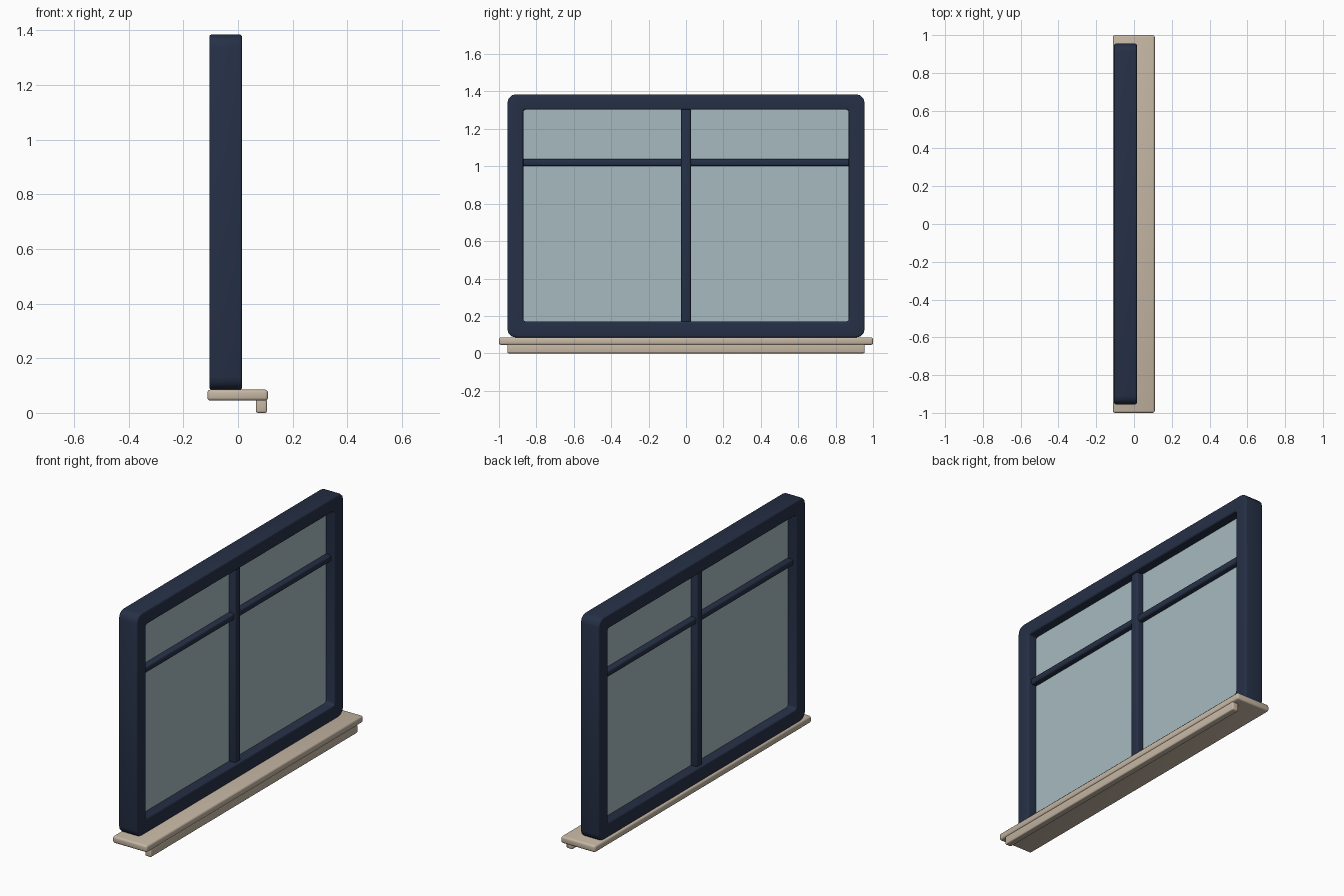
import bpy
import bmesh
from math import cos, sin, pi, radians

cube = bpy.data.objects.get("Cube")
if cube:
    bpy.data.objects.remove(cube, do_unlink=True)


def material(name, rgb):
    mat = bpy.data.materials.new(name)
    mat.use_nodes = True
    color = (*rgb, 1)
    mat.diffuse_color = color
    mat.node_tree.nodes["Principled BSDF"].inputs["Base Color"].default_value = color
    return mat


navy = material("navy paint", (0.019, 0.030, 0.062))
stone = material("beige stone", (0.56, 0.47, 0.37))
glass = material("pale blue glass", (0.38, 0.49, 0.53))


def finish(name, bm, mat, bevel=0, segments=3):
    """Round the sharp edges and turn the bmesh into an object."""
    bmesh.ops.recalc_face_normals(bm, faces=bm.faces)
    if bevel:
        sharp = [e for e in bm.edges if e.calc_face_angle(0) > radians(40)]
        bmesh.ops.bevel(bm, geom=sharp, offset=bevel, segments=segments,
                        profile=0.5, affect='EDGES', clamp_overlap=True)
    mesh = bpy.data.meshes.new(name)
    bm.to_mesh(mesh)
    bm.free()
    mesh.materials.append(mat)
    obj = bpy.data.objects.new(name, mesh)
    bpy.context.collection.objects.link(obj)
    bpy.ops.object.select_all(action='DESELECT')
    obj.select_set(True)
    bpy.context.view_layer.objects.active = obj
    bpy.ops.object.shade_smooth_by_angle(angle=radians(35))
    return obj


def box(name, xs, ys, zs, mat, bevel=0):
    bm = bmesh.new()
    bmesh.ops.create_cube(bm, size=1)
    for v in bm.verts:
        for axis, (low, high) in enumerate((xs, ys, zs)):
            v.co[axis] = high if v.co[axis] > 0 else low
    return finish(name, bm, mat, bevel)


def rounded_rect(half_width, bottom, top, radius, steps=3):
    """Points (y, z) round a rectangle with rounded corners."""
    points = []
    corners = ((1, top - radius), (-1, top - radius),
               (-1, bottom + radius), (1, bottom + radius))
    for i, (side, z) in enumerate(corners):
        for s in range(steps + 1):
            a = (i + s / steps) * pi / 2
            points.append((side * (half_width - radius) + radius * cos(a),
                           z + radius * sin(a)))
    return points


# Outer frame: a rounded ring with depth along x
MID = -0.045
outer = rounded_rect(0.955, 0.085, 1.385, 0.045)
inner = rounded_rect(0.87, 0.17, 1.303, 0.014)
bm = bmesh.new()
loops = [[bm.verts.new((x, y, z)) for y, z in loop]
         for x, loop in ((MID - 0.06, outer), (MID + 0.06, outer),
                         (MID + 0.06, inner), (MID - 0.06, inner))]
count = len(outer)
for k in range(4):
    a, b = loops[k], loops[(k + 1) % 4]
    for i in range(count):
        j = (i + 1) % count
        bm.faces.new((a[i], a[j], b[j], b[i]))
finish("window_frame", bm, navy, 0.009)

# Glass pane, set into the middle of the frame
box("glass_pane", (MID - 0.005, MID + 0.005), (-0.88, 0.88), (0.16, 1.31), glass)

# Glazing bars
box("vertical_bar", (MID - 0.045, MID + 0.045), (-0.026, 0.026),
    (0.165, 1.308), navy, 0.01)
box("horizontal_bar", (MID - 0.038, MID + 0.038), (-0.875, 0.875),
    (1.002, 1.04), navy, 0.01)

# Sill with the apron strip below its outer edge
box("window_sill", (-0.112, 0.11), (-1, 1), (0.045, 0.085), stone, 0.011)
box("sill_apron", (0.066, 0.106), (-0.955, 0.955), (0, 0.05), stone, 0.007)
